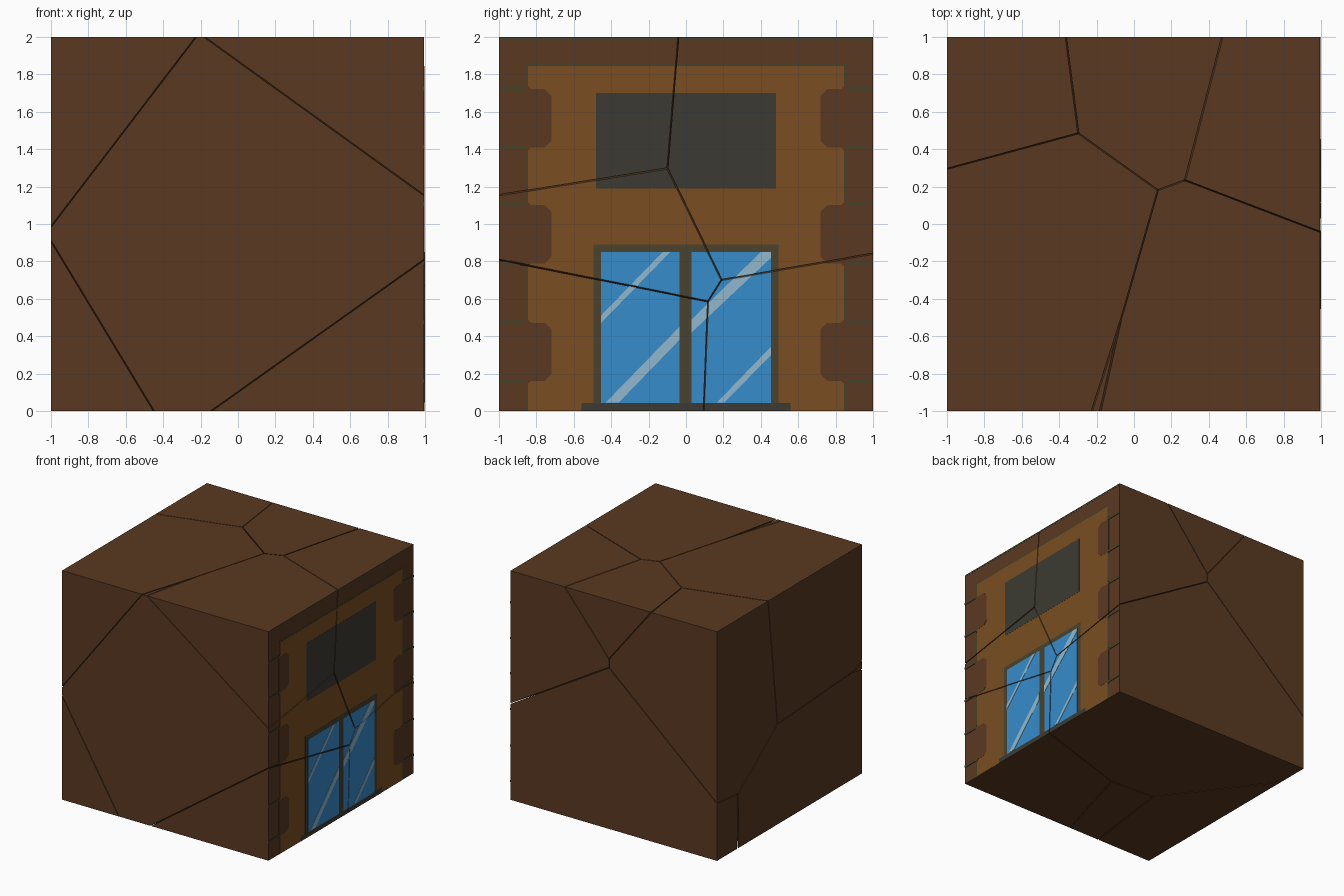
import bpy, bmesh
from mathutils import Vector

if "Cube" in bpy.data.objects:
    bpy.data.objects.remove(bpy.data.objects["Cube"])

GAP = 0.003      # half width of the cracks
BASE_X = 0.994   # body stops here, painted plates fill up to x = 1

# Flat colours (linear)
COLOURS = {
    "brown_stone": (0.100, 0.041, 0.0152),
    "ochre_wall": (0.195, 0.076, 0.0159),
    "olive_outline": (0.054, 0.054, 0.023),
    "dark_grey_panel": (0.045, 0.042, 0.032),
    "window_frame": (0.069, 0.054, 0.026),
    "blue_glass": (0.037, 0.262, 0.597),
    "pale_shine": (0.283, 0.485, 0.610),
}
NAMES = list(COLOURS)
MATS = []
for name, rgb in COLOURS.items():
    m = bpy.data.materials.new(name)
    m.diffuse_color = (*rgb, 1)
    m.use_nodes = True
    m.node_tree.nodes["Principled BSDF"].inputs["Base Color"].default_value = m.diffuse_color
    MATS.append(m)

# Fracture chunks: a point belongs to the chunk with the largest v.p - c
CHUNKS = {
    "front_centre_chunk": ((0, 0, 0), 0),
    "front_top_left_chunk": ((-.642, .2045, .4905), .921),
    "front_bottom_left_chunk": ((-1.080, .1375, -.653), .3485),
    "front_top_right_chunk": ((.342, -.0764, .4747), .9642),
    "front_bottom_right_chunk": ((.417, -.118, -.587), .058),
    "back_top_left_chunk": ((-.835, .9185, .4091), 1.162),
    "back_top_middle_chunk": ((-.06, 1.018, 1.021), 2.203),
    "back_top_right_chunk": ((.686, .8246, .4015), 1.1225),
    "back_bottom_chunk": ((.07, 1, -.63), -.182),
}


def rect(y0, y1, z0, z1):
    return [(y0, z0), (y1, z0), (y1, z1), (y0, z1)]


def mirrored(poly):
    return [(-y, z) for y, z in reversed(poly)]


# Parts: (colour, near x, far x, outline in y and z)
parts = [("brown_stone", -1, BASE_X, rect(-1, 1, 0, 2))]


def plate(colour, layer, poly, both=False):
    far = BASE_X + 0.001 * layer
    for p in ([poly, mirrored(poly)] if both else [poly]):
        parts.append((colour, BASE_X - 0.0005, far, p))


# Wall field with its thin outline
plate("olive_outline", 1, rect(-.857, .857, 0, 1.855))
plate("ochre_wall", 2, rect(-.845, .845, 0, 1.845))
plate("olive_outline", 1, rect(-1, 1, 1.985, 2))

# Long corner stones with chamfered ends, and the joints above and below
for z0 in (.16, .79, 1.41):
    z1, c = z0 + .312, .035
    plate("brown_stone", 3, [(.85, z0 - .02), (.86, z0 - .02), (.86, z1 + .02),
                             (.85, z1 + .02), (.83, z1), (.72 + c, z1),
                             (.72, z1 - c), (.72, z0 + c), (.72 + c, z0), (.83, z0)], True)
    for z in (z0, z1):
        plate("olive_outline", 4, rect(.86, 1, z - .007, z + .012), True)

# Sign panel, sill, window frame and panes
plate("dark_grey_panel", 3, rect(-.48, .48, 1.19, 1.70))
plate("window_frame", 3, rect(-.495, .495, .04, .89))
plate("dark_grey_panel", 4, rect(-.56, .56, 0, .042))
plate("blue_glass", 4, rect(-.455, -.035, .042, .85))
plate("blue_glass", 4, rect(.03, .455, .042, .85))

# Diagonal shine on the glass
for poly in (
    [(-.455, .47), (-.085, .85), (-.125, .85), (-.455, .51)],
    [(-.43, .045), (-.36, .045), (-.035, .38), (-.035, .45)],
    [(.03, .42), (.455, .82), (.455, .85), (.40, .85), (.03, .49)],
    [(.165, .045), (.205, .045), (.455, .30), (.455, .345)],
):
    plate("pale_shine", 6, poly)


def prism(x0, x1, poly):
    bm = bmesh.new()
    a = [bm.verts.new((x0, y, z)) for y, z in poly]
    b = [bm.verts.new((x1, y, z)) for y, z in poly]
    bm.faces.new(a[::-1])
    bm.faces.new(b)
    for i in range(len(a)):
        j = (i + 1) % len(a)
        bm.faces.new((a[i], a[j], b[j], b[i]))
    return bm


def cut_to_chunk(bm, chunk):
    """Keep only the part of bm inside the chunk, capping each cut."""
    v, c = CHUNKS[chunk]
    for other, (w, d) in CHUNKS.items():
        if other == chunk or not bm.verts:
            continue
        n = Vector(v) - Vector(w)
        co = n * ((c - d + GAP * n.length) / n.length_squared)
        res = bmesh.ops.bisect_plane(
            bm, geom=bm.verts[:] + bm.edges[:] + bm.faces[:], dist=1e-6,
            plane_co=co, plane_no=n, clear_inner=True)
        edges = [e for e in res["geom_cut"]
                 if isinstance(e, bmesh.types.BMEdge) and e.is_valid and e.is_boundary]
        if edges:
            bmesh.ops.holes_fill(bm, edges=edges, sides=0)
    if bm.faces:
        bmesh.ops.recalc_face_normals(bm, faces=bm.faces[:])


# Build each chunk with its share of the painted facade
for chunk in CHUNKS:
    whole = bmesh.new()
    for colour, x0, x1, poly in parts:
        bm = prism(x0, x1, poly)
        cut_to_chunk(bm, chunk)
        for f in bm.faces:
            f.material_index = NAMES.index(colour)
        tmp = bpy.data.meshes.new("tmp")
        bm.to_mesh(tmp)
        bm.free()
        whole.from_mesh(tmp)
        bpy.data.meshes.remove(tmp)
    mesh = bpy.data.meshes.new(chunk)
    for m in MATS:
        mesh.materials.append(m)
    whole.to_mesh(mesh)
    whole.free()
    bpy.context.collection.objects.link(bpy.data.objects.new(chunk, mesh))
